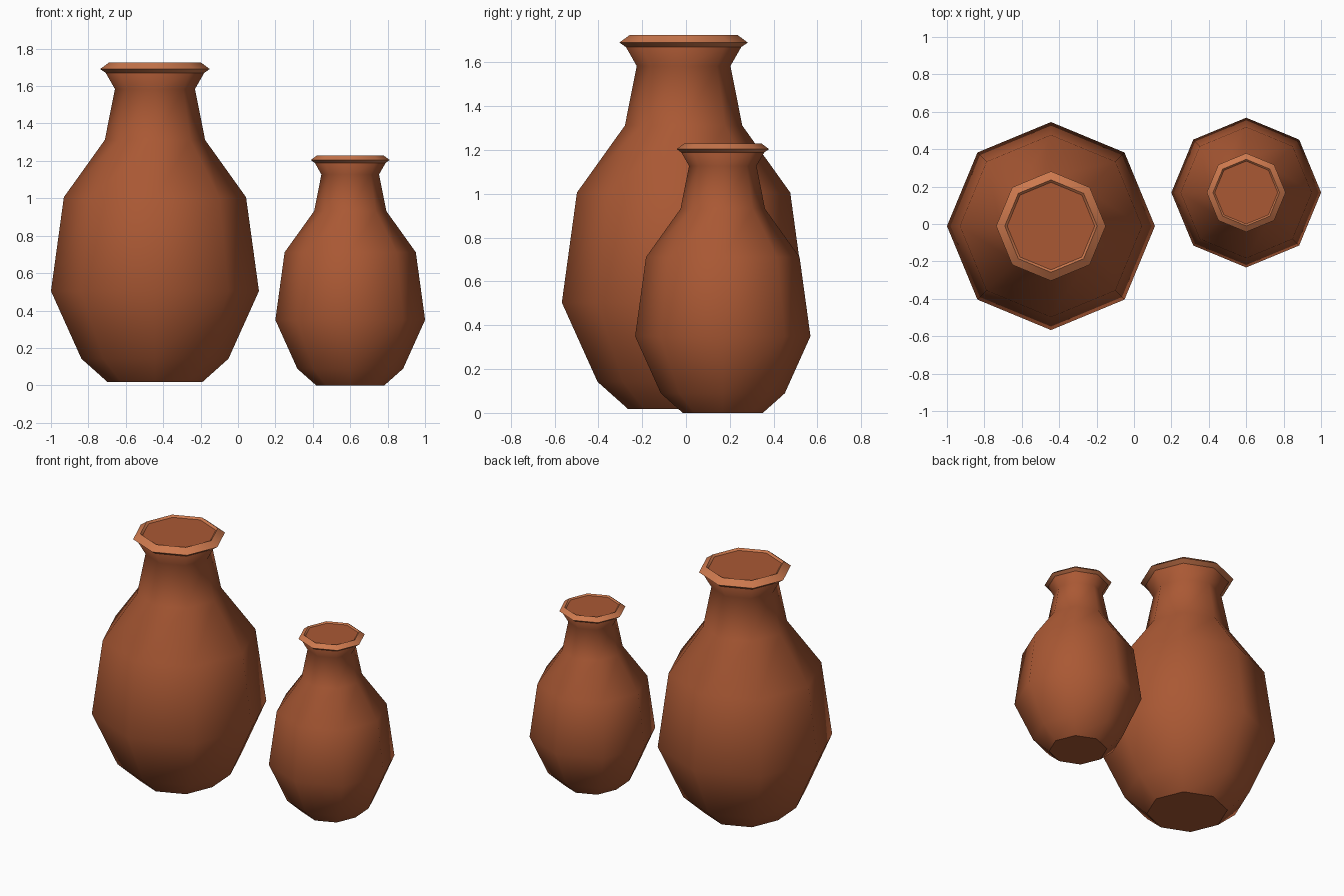
import bpy, bmesh, math

cube = bpy.data.objects.get("Cube")
if cube:
    bpy.data.objects.remove(cube, do_unlink=True)

SIDES = 8


def make_material(name, color):
    mat = bpy.data.materials.new(name)
    mat.use_nodes = True
    mat.diffuse_color = color
    mat.node_tree.nodes["Principled BSDF"].inputs["Base Color"].default_value = color
    return mat


clay = make_material("terracotta", (0.40, 0.098, 0.034, 1))
light_clay = make_material("light_terracotta", (0.61, 0.19, 0.075, 1))


def lathe(name, profile, mat, location, scale, closed=False):
    """Turn a (radius, height) profile into an eight-sided smooth solid."""
    bm = bmesh.new()
    rings = []
    for radius, height in profile:
        angles = [2 * math.pi * i / SIDES for i in range(SIDES)]
        rings.append([bm.verts.new((radius * math.cos(a), radius * math.sin(a), height))
                      for a in angles])
    pairs = list(zip(rings, rings[1:]))
    if closed:
        pairs.append((rings[-1], rings[0]))
    for low, high in pairs:
        for i in range(SIDES):
            j = (i + 1) % SIDES
            bm.faces.new((low[i], low[j], high[j], high[i]))
    caps = []
    if not closed:
        caps = [bm.faces.new(rings[0][::-1]), bm.faces.new(rings[-1])]
    bmesh.ops.recalc_face_normals(bm, faces=bm.faces)
    for face in bm.faces:
        face.smooth = True
    # Crisp edges around flat caps and at the rim's folds
    for edge in bm.edges:
        if any(f in caps for f in edge.link_faces):
            edge.smooth = False
        elif closed and edge.calc_face_angle(0) > math.radians(60):
            edge.smooth = False
    mesh = bpy.data.meshes.new(name)
    bm.to_mesh(mesh)
    bm.free()
    mesh.materials.append(mat)
    obj = bpy.data.objects.new(name, mesh)
    obj.location = location
    obj.scale = (scale,) * 3
    bpy.context.collection.objects.link(obj)
    return obj


# Jar wall from foot to mouth, and the lip around the mouth
body_profile = [(0.254, 0), (0.393, 0.124), (0.556, 0.486), (0.487, 0.988),
                (0.268, 1.294), (0.214, 1.566), (0.264, 1.654), (0.234, 1.694)]
rim_profile = [(0.26, 1.650), (0.293, 1.673), (0.247, 1.707), (0.232, 1.692)]

for size, location, scale in (("large", (-0.444, -0.011, 0.018), 1.0),
                              ("small", (0.6, 0.168, 0), 0.72)):
    lathe(size + "_jar_body", body_profile, clay, location, scale)
    lathe(size + "_jar_rim", rim_profile, light_clay, location, scale, closed=True)
